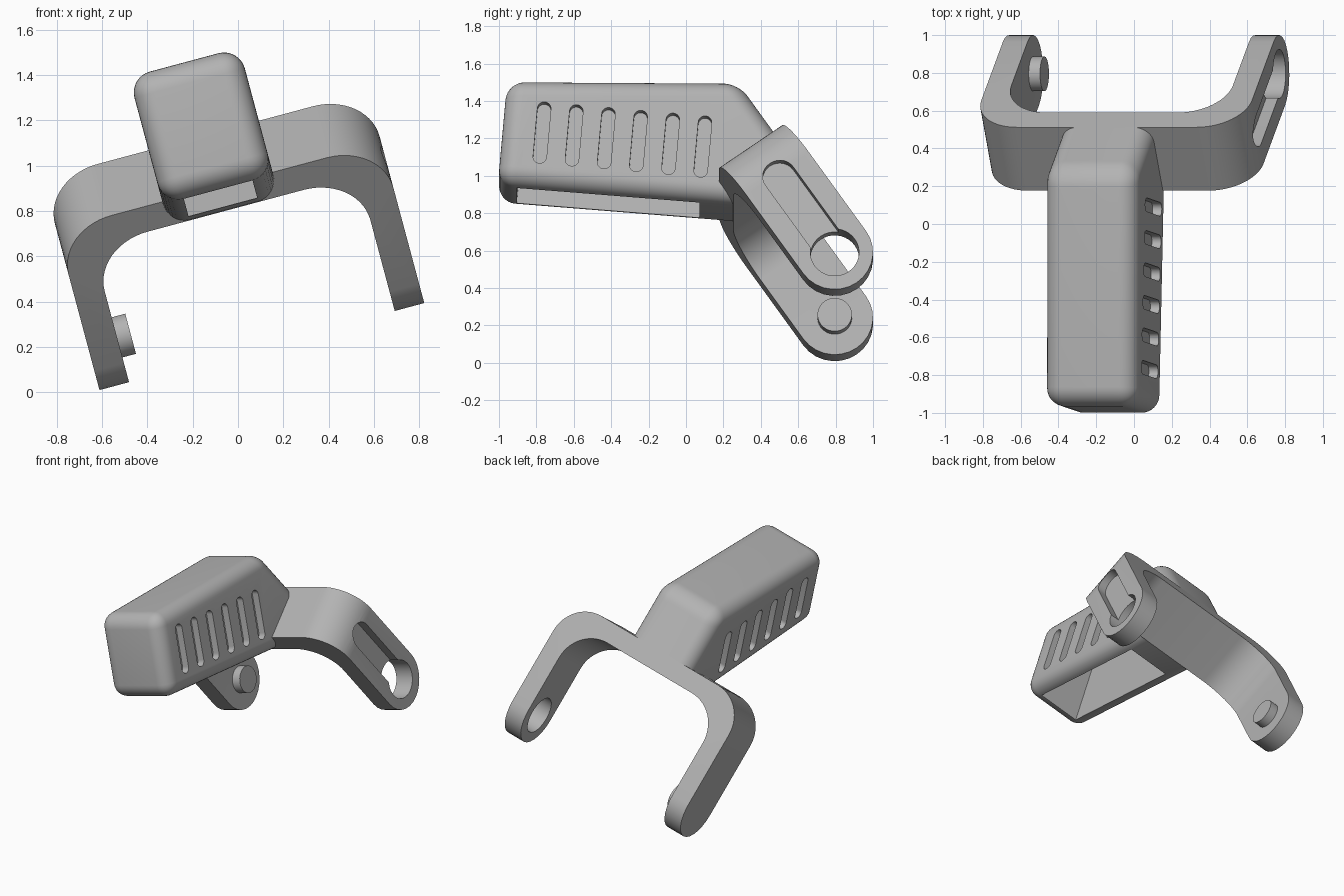
import bpy, bmesh, math
from mathutils import Vector

if "Cube" in bpy.data.objects:
    bpy.data.objects.remove(bpy.data.objects["Cube"])

ROLL = -math.radians(15)
A = math.radians(55)                      # pitch of the yoke arms
X, Y, Z = Vector((1, 0, 0)), Vector((0, 1, 0)), Vector((0, 0, 1))
UP = Vector((0, -math.cos(A), math.sin(A)))   # along the arms, towards the bridge
N = Vector((0, math.sin(A), math.cos(A)))     # across the strap width
PIVOT = Vector((0.154, 0.795, 0.372))

grey = bpy.data.materials.new("grey plastic")
grey.diffuse_color = (0.45, 0.45, 0.45, 1)
grey.use_nodes = True
grey.node_tree.nodes["Principled BSDF"].inputs["Base Color"].default_value = grey.diffuse_color


def arc(cx, cy, r, a0, a1, n=14):
    return [(cx + r * math.cos(math.radians(a0 + (a1 - a0) * i / n)),
             cy + r * math.sin(math.radians(a0 + (a1 - a0) * i / n))) for i in range(n + 1)]


def stadium(r, lo, hi):
    return arc(0, hi, r, 0, 180) + arc(0, lo, r, 180, 360)


def prism(name, pts, origin, ex, ey, ez, h0, h1, bevel=0, keep=None):
    """Extrude a 2D outline (ex, ey) along ez, optionally rounding edges."""
    bm = bmesh.new()
    rings = [[bm.verts.new(origin + ex * p + ey * q + ez * h) for p, q in pts] for h in (h0, h1)]
    bm.faces.new(rings[0])
    bm.faces.new(rings[1])
    for i in range(len(pts)):
        j = (i + 1) % len(pts)
        bm.faces.new((rings[0][i], rings[0][j], rings[1][j], rings[1][i]))
    bmesh.ops.recalc_face_normals(bm, faces=bm.faces)
    if bevel:
        edges = [e for e in bm.edges if keep(e)]
        bmesh.ops.bevel(bm, geom=edges, offset=bevel, segments=8, profile=0.5, affect='EDGES')
    me = bpy.data.meshes.new(name)
    bm.to_mesh(me)
    bm.free()
    me.materials.append(grey)
    ob = bpy.data.objects.new(name, me)
    bpy.context.collection.objects.link(ob)
    return ob


def boolean(ob, cutter, op='DIFFERENCE'):
    m = ob.modifiers.new("cut", 'BOOLEAN')
    m.operation, m.solver, m.object = op, 'EXACT', cutter
    bpy.context.view_layer.objects.active = ob
    bpy.ops.object.modifier_apply(modifier=m.name)
    bpy.data.objects.remove(cutter)


# Yoke: rounded U strap, trimmed to a round-ended side outline
R, TOP, HALF, T = 0.25, 0.786, 0.742, 0.135
outer = arc(HALF - R, TOP - R, R, 0, 90) + arc(R - HALF, TOP - R, R, 90, 180)
hi, ti = HALF - T, TOP - T
inner = arc(R - hi, ti - R, R, 180, 90) + arc(hi - R, ti - R, R, 90, 0)
outline = [(HALF, -0.3)] + outer + [(-HALF, -0.3), (-hi, -0.3)] + inner + [(hi, -0.3)]
yoke = prism("yoke", outline, PIVOT, X, UP, N, -0.3, 0.3)
boolean(yoke, prism("trim", stadium(0.205, 0, 1.2), PIVOT, N, UP, X, -1, 1), 'INTERSECT')

# Right arm: shallow guide slot on the outside and a through hole
boolean(yoke, prism("slot", stadium(0.09, 0, 0.514), PIVOT, N, UP, X, HALF - 0.065, HALF + 0.1))
boolean(yoke, prism("hole", arc(0, 0, 0.13, 0, 350, 35), PIVOT, N, UP, X, HALF - 0.3, HALF + 0.2))

# Left arm: pivot pin on the inside
pin = prism("pivot_pin", arc(0, 0, 0.092, 0, 350, 35), PIVOT, N, UP, X, -HALF + 0.08, -HALF + 0.197)

# Housing: rounded block running back into the bridge
W = 0.252
MID = Vector((0.147, 0, 0))
low = PIVOT - N * 0.205 + UP * 0.655
back = PIVOT + N * 0.204 + UP * 0.655
profile = [(-1.007, 0.895), (low.y, low.z), (back.y, back.z), (0.282, 1.462), (-0.957, 1.468)]


def rounded(e):
    on_bridge = [min((v.co - p).yz.length for p in (low, back)) < 1e-3 for v in e.verts]
    return not all(on_bridge)


housing = prism("housing", profile, MID, Y, Z, X, -W, W, 0.095, rounded)

# Open cavity in the underside
cavity = [(-0.925, 0.65), (0.06, 0.65), (0.12, 1.36), (-0.865, 1.36)]
boolean(housing, prism("cavity", cavity, MID, Y, Z, X, -0.157, 0.157))

# Six slanted grip grooves on each side
tilt = math.radians(5)
ga, gb = Vector((0, math.cos(tilt), -math.sin(tilt))), Vector((0, math.sin(tilt), math.cos(tilt)))
for side in (-1, 1):
    for i in range(6):
        c = MID + Vector((0, -0.77 + 0.172 * i, 1.168 - 0.0155 * i))
        boolean(housing, prism("groove", stadium(0.036, -0.134, 0.134), c, ga, gb, X * side, W - 0.05, W + 0.1))

# Roll the whole assembly and smooth the curved faces
for ob in (yoke, pin, housing):
    ob.rotation_euler = (0, ROLL, 0)
    bpy.ops.object.select_all(action='DESELECT')
    ob.select_set(True)
    bpy.context.view_layer.objects.active = ob
    bpy.ops.object.shade_smooth_by_angle(angle=math.radians(30))
